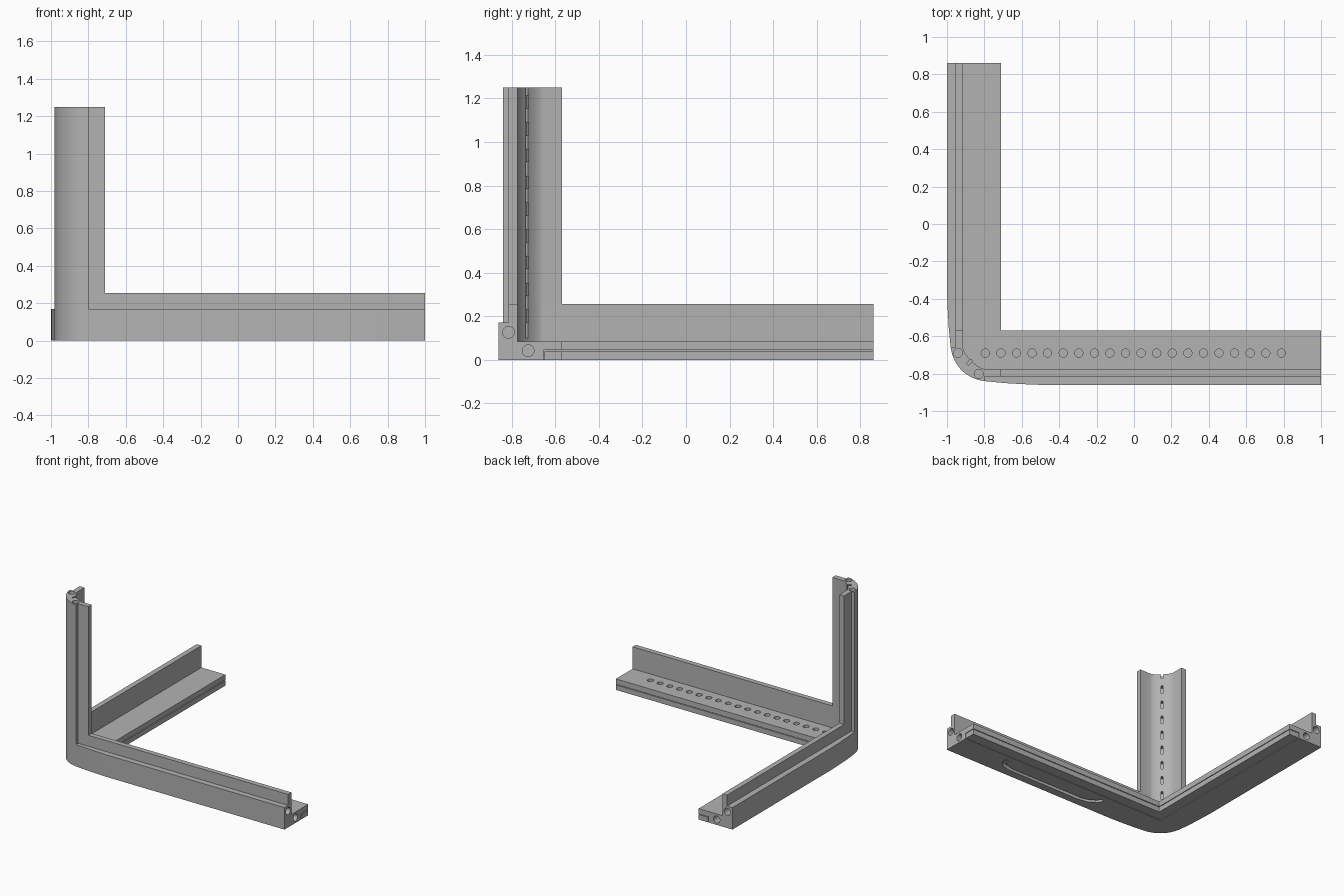
import bpy, bmesh, math
from mathutils import Vector, Matrix

cube = bpy.data.objects.get("Cube")
if cube:
    bpy.data.objects.remove(cube, do_unlink=True)

grey = bpy.data.materials.new("mid grey")
grey.use_nodes = True
grey.diffuse_color = (0.45, 0.45, 0.45, 1)
grey.node_tree.nodes["Principled BSDF"].inputs["Base Color"].default_value = (0.45, 0.45, 0.45, 1)


def finish(bm, name):
    bmesh.ops.recalc_face_normals(bm, faces=bm.faces)
    mesh = bpy.data.meshes.new(name)
    bm.to_mesh(mesh)
    bm.free()
    obj = bpy.data.objects.new(name, mesh)
    mesh.materials.append(grey)
    bpy.context.collection.objects.link(obj)
    return obj


def prism(name, outline, z0, z1):
    bm = bmesh.new()
    face = bm.faces.new([bm.verts.new((x, y, z0)) for x, y in outline])
    new = bmesh.ops.extrude_face_region(bm, geom=[face])["geom"]
    bmesh.ops.translate(bm, vec=(0, 0, z1 - z0),
                        verts=[v for v in new if isinstance(v, bmesh.types.BMVert)])
    return finish(bm, name)


def box(name, lo, hi):
    return prism(name, [(lo[0], lo[1]), (hi[0], lo[1]), (hi[0], hi[1]), (lo[0], hi[1])], lo[2], hi[2])


def drill(name, points, axis, radius, depth):
    """Cylinders centred on the given points, all along one axis."""
    bm = bmesh.new()
    turn = Vector((0, 0, 1)).rotation_difference(Vector(axis)).to_matrix().to_4x4()
    for p in points:
        bmesh.ops.create_cone(bm, cap_ends=True, segments=24, radius1=radius, radius2=radius,
                              depth=depth, matrix=Matrix.Translation(p) @ turn)
    return finish(bm, name)


def activate(obj):
    bpy.ops.object.select_all(action='DESELECT')
    obj.select_set(True)
    bpy.context.view_layer.objects.active = obj


def cut(obj, cutter):
    mod = obj.modifiers.new("cut", 'BOOLEAN')
    mod.operation = 'DIFFERENCE'
    mod.solver = 'EXACT'
    mod.object = cutter
    activate(obj)
    bpy.ops.object.modifier_apply(modifier=mod.name)
    bpy.data.objects.remove(cutter, do_unlink=True)


# The corner is symmetric about a diagonal plane
def swap(p):
    return (p[1] - 0.14, p[0] + 0.14)


def corner_curve(p0, p1, steps=14):
    pts = [Vector(p) for p in (p0, p1, swap(p1), swap(p0))]
    out = []
    for i in range(steps + 1):
        t = i / steps
        s = 1 - t
        out.append(tuple(pts[0] * s**3 + pts[1] * 3*s*s*t + pts[2] * 3*s*t*t + pts[3] * t**3))
    return out


outer = corner_curve((-0.8, -0.84), (-0.9, -0.825))
inner = corner_curve((-0.8, -0.775), (-0.84, -0.77))
flare = [(-0.5, -0.86), (-0.6, -0.856), (-0.7, -0.85)]
X_END, Y_END = 1.0, 0.86


def angle_plan(d):
    """L-shaped plan with a rounded outer corner and inner edge at y = d."""
    return ([(X_END, -0.86)] + flare + outer + [swap(p) for p in reversed(flare)] +
            [(-1, Y_END), (d - 0.14, Y_END), (d - 0.14, d), (X_END, d)])


def inner_strip(d, e, reach):
    """L-shaped strip along the inside edges of both arms."""
    return [(X_END + reach, d), (d - 0.14, d), (d - 0.14, Y_END + reach),
            (e - 0.14, Y_END + reach), (e - 0.14, e), (X_END + reach, e)]


# Base flange, with a rebate filled by a separate strip leaving a fine gap
base = prism("base_flange", angle_plan(-0.57), 0, 0.085)
cut(base, prism("rebate_cutter", inner_strip(-0.655, -0.5, 0.1), -0.1, 0.044))
strip = prism("cover_strip", inner_strip(-0.65, -0.57, 0), 0, 0.039)

# Low outer wall and upright fins
wall = prism("outer_wall", angle_plan(-0.775), 0.085, 0.17)
fin_x = box("side_fin_front", (-0.8, -0.815, 0.17), (X_END, -0.775, 0.255))
fin_y = box("side_fin_right", (-0.955, -0.66, 0.17), (-0.915, Y_END, 0.255))

# Corner post with two fins and a hollow inner face
half = [(-0.71, -0.775), (-0.71, -0.815), (-0.8, -0.815)]
post = prism("corner_post", half + outer + [swap(p) for p in reversed(half)] + inner[::-1],
             0.085, 1.25)

# Slit down the inner face of the post, bridged by small tabs
centre = Vector((-0.87, -0.73))
along, across = Vector((1, 1)).normalized(), Vector((1, -1)).normalized()


def diagonal(a0, a1, w):
    return [tuple(centre + along * a + across * b) for a, b in ((a0, -w), (a1, -w), (a1, w), (a0, w))]


cut(post, prism("slit_cutter", diagonal(-0.03, 0.05, 0.008), 0.1, 1.4))
for i in range(9):
    z = 0.17 + i * 0.123
    prism("slit_tab", diagonal(-0.035, 0.006, 0.008), z, z + 0.06)

# Dowel holes in the ends of the arms and the post
cut(base, drill("end_drill", [(X_END, -0.725, 0.042)], (1, 0, 0), 0.027, 0.12))
cut(base, drill("end_drill", [(-0.865, Y_END, 0.042)], (0, 1, 0), 0.027, 0.12))
cut(wall, drill("end_drill", [(X_END, -0.815, 0.126)], (1, 0, 0), 0.027, 0.12))
cut(wall, drill("end_drill", [(-0.955, Y_END, 0.126)], (0, 1, 0), 0.027, 0.12))
cut(post, drill("end_drill", [(-0.941, -0.69, 1.25), (-0.83, -0.801, 1.25)], (0, 0, 1), 0.024, 0.12))

# Row of round holes along the front arm
row = [(-0.795 + i * 0.0833, -0.69, 0.085) for i in range(20)]
cut(base, drill("row_drill", row, (0, 0, 1), 0.022, 0.06))

# Curved channel under the front arm
path = [(0.58, -0.70), (0.575, -0.735), (0.54, -0.77), (0.48, -0.785),
        (-0.16, -0.785), (-0.23, -0.77), (-0.28, -0.735), (-0.3, -0.70)]
left, right = [], []
for i, p in enumerate(path):
    a, b = Vector(path[max(i - 1, 0)]), Vector(path[min(i + 1, len(path) - 1)])
    d = (b - a).normalized()
    side = Vector((-d.y, d.x)) * 0.014
    left.append(tuple(Vector(p) + side))
    right.append(tuple(Vector(p) - side))
cut(base, prism("channel_cutter", left + right[::-1], -0.05, 0.03))

# Smooth the curved corners, keep edges sharp
for obj in (base, wall, post):
    activate(obj)
    bpy.ops.object.shade_smooth_by_angle(angle=math.radians(30))
